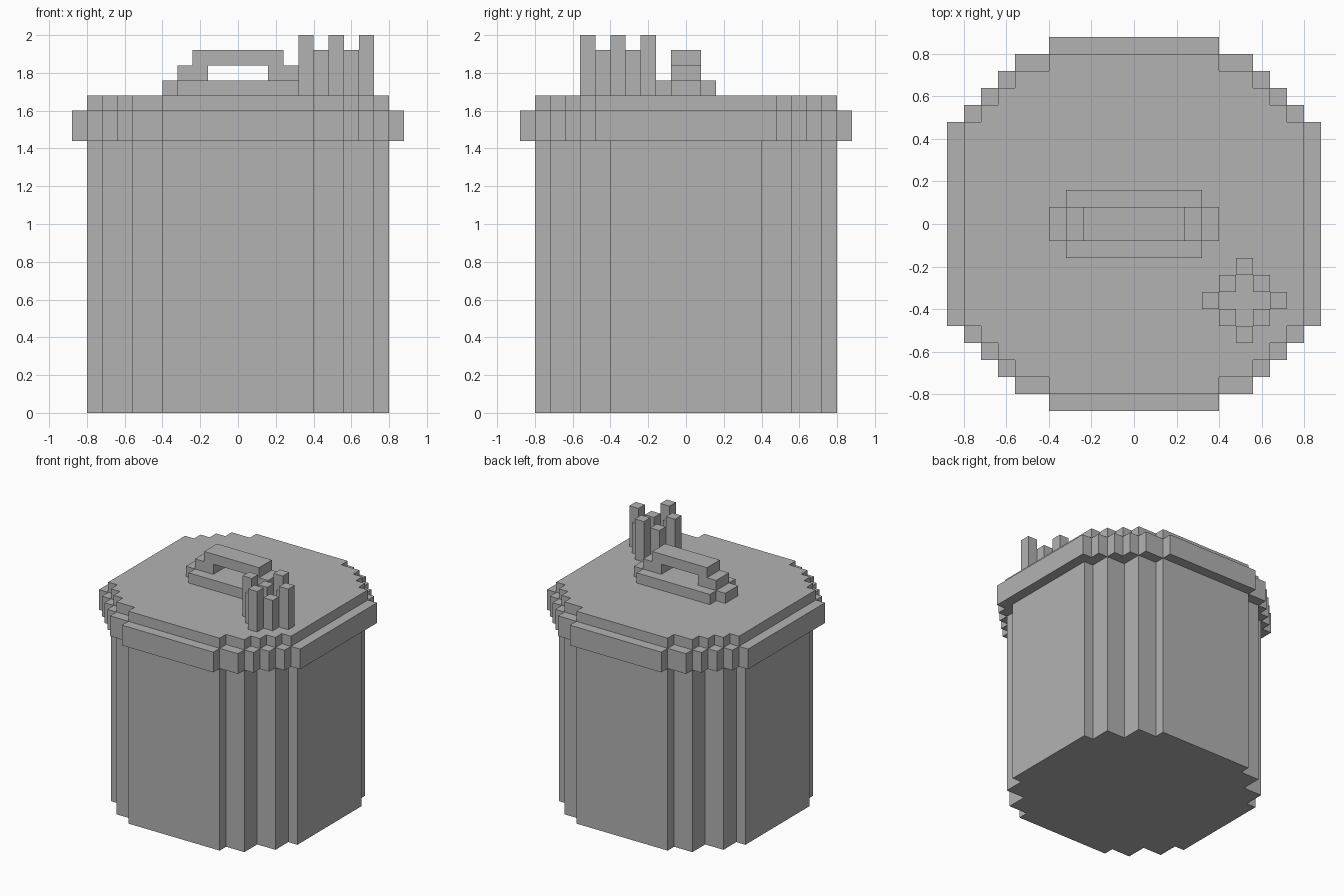
import bpy
import bmesh

U = 0.08  # size of one block

cube = bpy.data.objects.get("Cube")
if cube:
    bpy.data.objects.remove(cube, do_unlink=True)

grey = bpy.data.materials.new("plain grey")
grey.use_nodes = True
colour = (0.448, 0.448, 0.448, 1)
grey.diffuse_color = colour
grey.node_tree.nodes["Principled BSDF"].inputs["Base Color"].default_value = colour


def prism(name, outline, low, high, axis="z", mid=(0, 0)):
    """Extrude a block-unit outline along z, or along y for a front profile."""
    bm = bmesh.new()
    if axis == "z":
        points = [((mid[0] + a) * U, (mid[1] + b) * U, low * U) for a, b in outline]
        shift = (0, 0, (high - low) * U)
    else:
        points = [(a * U, low * U, b * U) for a, b in outline]
        shift = (0, (high - low) * U, 0)
    face = bm.faces.new([bm.verts.new(p) for p in points])
    result = bmesh.ops.extrude_face_region(bm, geom=[face])
    moved = [g for g in result["geom"] if isinstance(g, bmesh.types.BMVert)]
    bmesh.ops.translate(bm, verts=moved, vec=shift)
    bmesh.ops.recalc_face_normals(bm, faces=bm.faces)
    mesh = bpy.data.meshes.new(name)
    bm.to_mesh(mesh)
    bm.free()
    mesh.materials.append(grey)
    obj = bpy.data.objects.new(name, mesh)
    bpy.context.collection.objects.link(obj)
    return obj


def stepped(corners):
    """Mirror outer corners of one quarter into a full stepped outline."""
    quarter = []
    for i, (x, y) in enumerate(corners):
        quarter.append((x, y))
        if i + 1 < len(corners):
            quarter.append((corners[i + 1][0], y))
    left = [(-x, y) for x, y in reversed(quarter)]
    top = quarter + left
    return top + [(-x, -y) for x, y in top]


# Container body and two-tier lid
prism("body", stepped([(10, 5), (9, 7), (7, 9), (5, 10)]), 0, 18)
prism("lid_rim", stepped([(11, 6), (10, 7), (9, 8), (8, 9), (7, 10), (5, 11)]), 18, 20)
prism("lid_top", stepped([(10, 6), (9, 7), (8, 8), (7, 9), (5, 10)]), 20, 21)

# Lid handle: cross-shaped foot and a stepped arch
prism("handle_foot", stepped([(5, 1), (4, 2)]), 21, 22)
half_arch = [(2, 22), (4, 22), (4, 23), (3, 23), (3, 24)]
arch = half_arch + [(-x, z) for x, z in reversed(half_arch)] + [(-2, 23), (2, 23)]
prism("handle_arch", arch, -1, 1, axis="y")

# Ring of upright posts: tall outer ones, shorter diagonal ones
square = [(-0.5, -0.5), (0.5, -0.5), (0.5, 0.5), (-0.5, 0.5)]
for dx in range(-2, 3):
    for dy in range(-2, 3):
        if abs(dx) + abs(dy) == 2:
            tall = dx == 0 or dy == 0
            prism("tall_post" if tall else "short_post", square,
                  21, 25 if tall else 24, mid=(6.5 + dx, -4.5 + dy))
